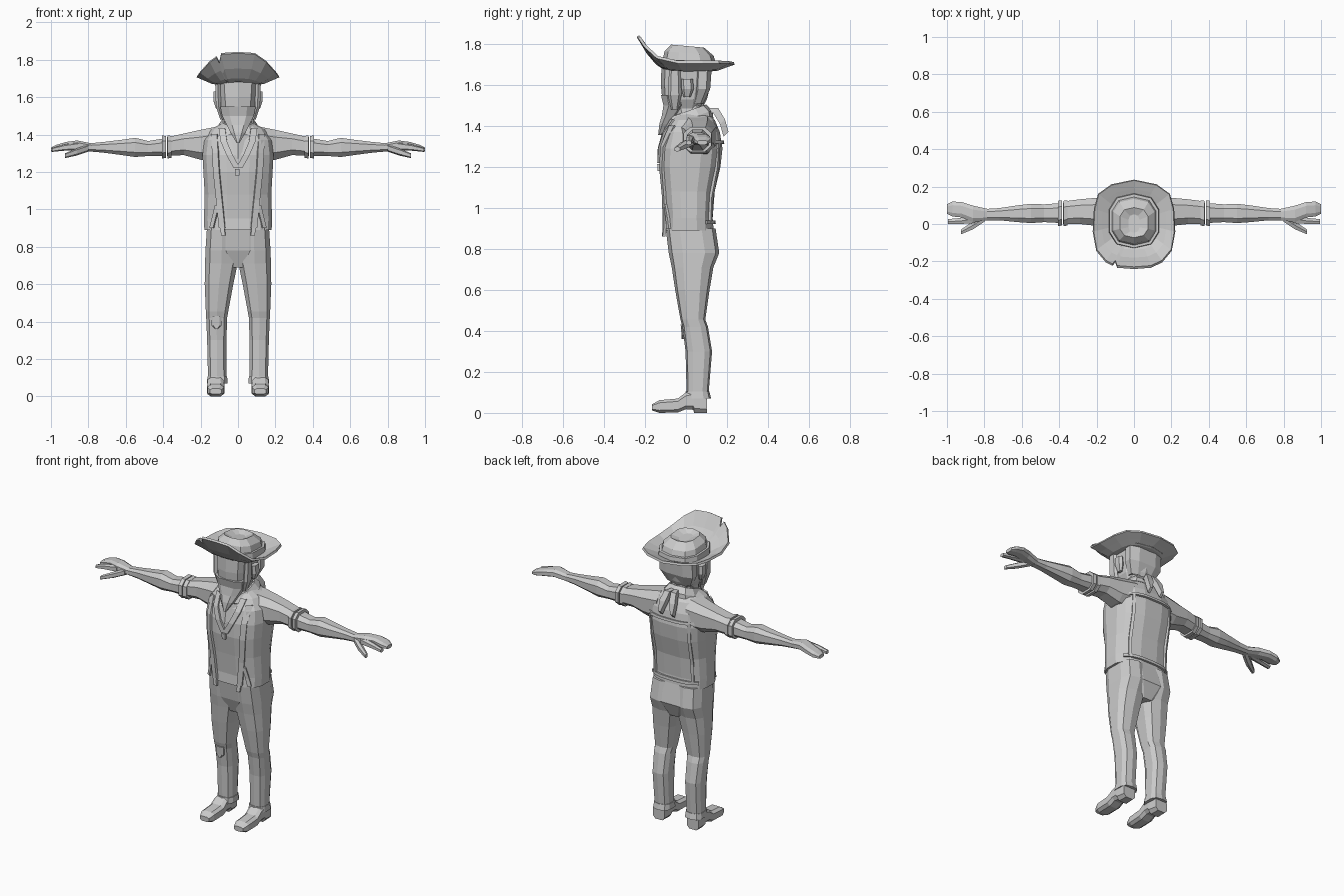
import bpy, bmesh, math

grey = bpy.data.materials.new("light_grey")
grey.diffuse_color = (0.6, 0.6, 0.6, 1)


def build(name, verts, faces, thick=0):
    me = bpy.data.meshes.new(name)
    me.from_pydata(verts, [], faces)
    bm = bmesh.new()
    bm.from_mesh(me)
    bmesh.ops.recalc_face_normals(bm, faces=bm.faces)
    bm.to_mesh(me)
    bm.free()
    me.materials.append(grey)
    ob = bpy.data.objects.new(name, me)
    bpy.context.collection.objects.link(ob)
    if thick:
        mod = ob.modifiers.new("thickness", "SOLIDIFY")
        mod.thickness = thick
        mod.offset = 0
    return ob


def skin(name, rings, caps=True, thick=0):
    n = len(rings[0])
    verts = [v for r in rings for v in r]
    faces = [(k * n + i, k * n + (i + 1) % n, (k + 1) * n + (i + 1) % n, (k + 1) * n + i)
             for k in range(len(rings) - 1) for i in range(n)]
    if caps:
        faces += [tuple(range(n)), tuple(range(len(verts) - n, len(verts)))]
    return build(name, verts, faces, thick)


def loft(name, secs, axis="z", n=8, p=0.75, mirror=1, tilt=0, caps=True, thick=0):
    """Sections are (position, a0, a1, b0, b1): squared ovals along an axis."""
    rings = []
    for t, a0, a1, b0, b1 in secs:
        ring = []
        for i in range(n):
            g = 2 * math.pi * (i + 0.5) / n
            c, s = math.cos(g), math.sin(g)
            k = math.cos(math.pi / n) ** p
            a = (a0 + a1) / 2 + (a1 - a0) / 2 * math.copysign(abs(c) ** p, c) / k
            b = (b0 + b1) / 2 + (b1 - b0) / 2 * math.copysign(abs(s) ** p, s) / k
            v = {"z": (a, b, t + tilt * b), "x": (t, a, b), "y": (a, t, b)}[axis]
            ring.append((v[0] * mirror, v[1], v[2]))
        rings.append(ring)
    return skin(name, rings, caps, thick)


# torso: (z, half width, front, back)
TORSO = [(0.89, 0.18, -0.105, 0.135), (0.95, 0.182, -0.10, 0.13), (1.08, 0.178, -0.112, 0.14),
         (1.20, 0.185, -0.128, 0.168), (1.29, 0.19, -0.125, 0.178), (1.37, 0.18, -0.105, 0.165),
         (1.43, 0.14, -0.07, 0.14), (1.46, 0.085, -0.045, 0.11)]
loft("vest_torso", [(z, -w, w, f, b) for z, w, f, b in TORSO], n=16, p=0.7)
loft("pelvis", [(0.69, -0.07, 0.07, -0.045, 0.12), (0.78, -0.168, 0.168, -0.08, 0.16),
                (0.92, -0.165, 0.165, -0.10, 0.13)], n=12)


def torso_y(x, z, back):
    for lo, hi in zip(TORSO, TORSO[1:]):
        if z <= hi[0] or hi is TORSO[-1]:
            f = max(-0.5, min(1, (z - lo[0]) / (hi[0] - lo[0])))
            w, y0, y1 = [a + (b - a) * f for a, b in zip(lo[1:], hi[1:])]
            break
    v = max(0, 1 - min(1, abs(x / w)) ** (2 / 0.7)) ** 0.35
    return (y0 + y1) / 2 + (1 if back else -1) * ((y1 - y0) / 2 * v + 0.006)


def strip(name, pts, dx, dz=0, back=False, thick=0.014):
    """A thin band lying on the torso, through (x, z) points."""
    verts = []
    for x, z in pts:
        for k in (-1, 1):
            a, b = x + k * dx, z + k * dz
            verts.append((a, torso_y(a, b, back), b))
    faces = [(2 * i, 2 * i + 1, 2 * i + 3, 2 * i + 2) for i in range(len(pts) - 1)]
    return build(name, verts, faces, thick)


for s, side in ((1, "left"), (-1, "right")):
    # vest edges, lapels, hem tabs and back seams
    strip(side + "_vest_edge", [(s * x, z) for x, z in
          ((0.085, 0.90), (0.10, 1.05), (0.115, 1.2), (0.12, 1.3), (0.125, 1.40))], 0.016)
    strip(side + "_lapel", [(s * x, z) for x, z in
          ((0.006, 1.22), (0.045, 1.29), (0.075, 1.36), (0.085, 1.43))], 0.017)
    strip(side + "_inner_tab", [(s * 0.078, 0.86), (s * 0.09, 0.95), (s * 0.10, 1.02)], 0.011)
    strip(side + "_outer_tab", [(s * 0.14, 0.90), (s * 0.128, 0.95), (s * 0.112, 1.02)], 0.01)
    strip(side + "_back_seam", [(s * 0.13, z) for z in (0.93, 1.05, 1.2, 1.32)], 0.008, back=True)

    # sleeve, rolled cuff and bare forearm
    loft(side + "_sleeve", [(0.10, -0.04, 0.15, 1.26, 1.445), (0.20, -0.01, 0.14, 1.265, 1.425),
                            (0.29, 0.0, 0.132, 1.29, 1.405), (0.38, 0.0, 0.12, 1.285, 1.385)],
         "x", mirror=s)
    for x in (0.355, 0.385):
        loft(side + "_rolled_cuff", [(x, -0.008, 0.126, 1.275, 1.392),
                                     (x + 0.022, -0.012, 0.124, 1.272, 1.395)], "x", mirror=s)
    loft(side + "_forearm", [(0.39, 0.005, 0.112, 1.285, 1.38), (0.48, 0.01, 0.105, 1.285, 1.365),
                             (0.55, 0.005, 0.108, 1.28, 1.382), (0.62, 0.01, 0.10, 1.29, 1.372),
                             (0.72, 0.02, 0.085, 1.303, 1.36), (0.80, 0.02, 0.08, 1.31, 1.352)],
         "x", mirror=s)
    # hand with joined fingers, index finger and thumb
    loft(side + "_hand", [(0.78, 0.02, 0.08, 1.308, 1.352), (0.86, 0.01, 0.098, 1.32, 1.368),
                          (0.92, 0.035, 0.117, 1.318, 1.36), (0.97, 0.04, 0.12, 1.31, 1.345),
                          (1.0, 0.055, 0.105, 1.308, 1.33)], "x", mirror=s)
    loft(side + "_index_finger", [(0.85, 0.005, 0.05, 1.318, 1.358), (0.93, 0.0, 0.032, 1.315, 1.345),
                                  (0.995, 0.0, 0.026, 1.308, 1.328)], "x", n=6, mirror=s)
    loft(side + "_thumb", [(0.80, 0.012, 0.055, 1.31, 1.345), (0.86, -0.028, 0.015, 1.29, 1.325),
                           (0.925, -0.055, -0.03, 1.275, 1.298)], "x", n=6, mirror=s)

    # trouser leg, turn-up and boot
    loft(side + "_trouser_leg", [(0.09, 0.062, 0.16, 0.005, 0.108), (0.30, 0.062, 0.165, 0.0, 0.125),
                                 (0.42, 0.058, 0.17, -0.015, 0.105), (0.455, 0.052, 0.172, -0.025, 0.092),
                                 (0.60, 0.025, 0.178, -0.05, 0.112), (0.71, 0.002, 0.176, -0.066, 0.13),
                                 (0.78, 0.0, 0.174, -0.08, 0.158), (0.90, 0.0, 0.166, -0.095, 0.14)],
         n=10, p=0.7, mirror=s)
    loft(side + "_turn_up", [(0.07, 0.055, 0.167, -0.006, 0.12), (0.105, 0.058, 0.163, 0.0, 0.112)],
         n=10, p=0.7, mirror=s)
    loft(side + "_boot", [(-0.165, 0.088, 0.15, 0.012, 0.042), (-0.13, 0.075, 0.164, 0.0, 0.062),
                          (-0.04, 0.073, 0.165, 0.002, 0.07), (0.0, 0.075, 0.163, 0.018, 0.10),
                          (0.035, 0.073, 0.163, 0.015, 0.11), (0.04, 0.073, 0.163, 0.0, 0.11),
                          (0.102, 0.078, 0.16, 0.0, 0.085)], "y", p=0.6, mirror=s)

    # ears and hanging hair
    loft(side + "_ear", [(1.54, 0.10, 0.118, -0.01, 0.02), (1.58, 0.10, 0.132, -0.02, 0.035),
                         (1.63, 0.10, 0.13, -0.02, 0.03)], n=6, mirror=s)
    loft(side + "_sideburn", [(1.48, 0.075, 0.095, -0.07, -0.04), (1.55, 0.09, 0.118, -0.085, -0.025),
                              (1.67, 0.095, 0.122, -0.08, -0.03)], n=6, mirror=s)

    # neckerchief tails
    cx = s * 0.022
    skin(side + "_scarf_tail",
         [[(cx + s * dx + a * w, y + b * 0.012, z + b * 0.012) for a, b in ((-1, -1), (1, -1), (1, 1), (-1, 1))]
          for dx, y, z, w in ((-0.01, 0.10, 1.475, 0.012), (0.0, 0.145, 1.475, 0.018),
                              (0.012, 0.178, 1.42, 0.02), (0.02, 0.195, 1.36, 0.008))])

# vest yoke, hem, shirt button and knee patch
strip("back_yoke", [(x * 0.04, 1.32) for x in range(-4, 5)], 0, 0.008, True)
strip("back_hem", [(x * 0.04, 0.93) for x in range(-4, 5)], 0, 0.009, True)
strip("button", [(-0.004, 1.18), (-0.004, 1.215)], 0.012)
loft("knee_patch", [(0.36, -0.122, -0.108, -0.022, 0.01), (0.38, -0.142, -0.088, -0.022, 0.01),
                    (0.43, -0.142, -0.088, -0.026, 0.01)], n=8, p=0.5)

# neck, neckerchief collar and its front point
loft("neck", [(1.38, -0.08, 0.08, -0.06, 0.11), (1.54, -0.065, 0.065, -0.06, 0.08)])
loft("neckerchief", [(1.385, -0.115, 0.115, -0.10, 0.13), (1.43, -0.105, 0.105, -0.095, 0.125),
                     (1.47, -0.08, 0.08, -0.075, 0.095)], n=10, tilt=0.35)
build("neckerchief_point", [(-0.08, -0.085, 1.40), (0.08, -0.085, 1.40), (0, -0.135, 1.27),
                            (0, -0.112, 1.40), (0, -0.06, 1.30)],
      [(0, 3, 2), (3, 1, 2), (0, 2, 4), (1, 4, 2), (0, 4, 1, 3)])

# head, face, pointed beard and back hair
loft("head", [(1.485, -0.07, 0.07, -0.085, 0.075), (1.53, -0.092, 0.092, -0.112, 0.098),
              (1.60, -0.10, 0.10, -0.118, 0.115), (1.70, -0.108, 0.108, -0.115, 0.122)], n=10)
loft("beard", [(1.355, -0.008, 0.008, -0.136, -0.12), (1.41, -0.04, 0.04, -0.13, -0.07),
               (1.45, -0.06, 0.06, -0.118, -0.04), (1.50, -0.085, 0.085, -0.11, 0.0),
               (1.55, -0.095, 0.095, -0.122, 0.0)], n=8)
loft("back_hair", [(1.51, -0.08, 0.08, 0.03, 0.085), (1.58, -0.115, 0.115, 0.04, 0.118),
                   (1.69, -0.115, 0.115, 0.04, 0.126)], n=8)

# hat brim with turned-up, notched front
half = [(0.09, -0.228, 1.832), (0.15, -0.2, 1.79), (0.2, -0.14, 1.735), (0.218, -0.04, 1.712),
        (0.212, 0.08, 1.712), (0.19, 0.16, 1.712), (0.12, 0.21, 1.71)]
rim = ([(0, -0.235, 1.838)] + half + [(0, 0.235, 1.705)] + [(-x, y, z) for x, y, z in half[:0:-1]]
       + [(-0.115, -0.218, 1.815), (-0.10, -0.2, 1.785), (-0.09, -0.228, 1.832)])
brim = [rim]
for k, base, rise in ((0.8, 1.69, 0.5), (0.62, 1.675, 0.22), (0.42, 1.672, 0)):
    brim.append([(x * k, y * k + 0.012 * (1 - k), base + rise * (z - 1.705)) for x, y, z in rim])
skin("hat_brim", brim, caps=False, thick=0.014)

# hat band and dented crown, sloping down to the back
loft("hat_band", [(1.68, -0.135, 0.135, -0.125, 0.16), (1.72, -0.13, 0.13, -0.122, 0.155)],
     n=10, tilt=-0.05)
loft("hat_crown", [(1.70, -0.122, 0.122, -0.112, 0.148), (1.755, -0.11, 0.11, -0.10, 0.13),
                   (1.79, -0.075, 0.075, -0.07, 0.085), (1.772, -0.03, 0.03, -0.045, 0.05)],
     n=10, tilt=-0.09)
